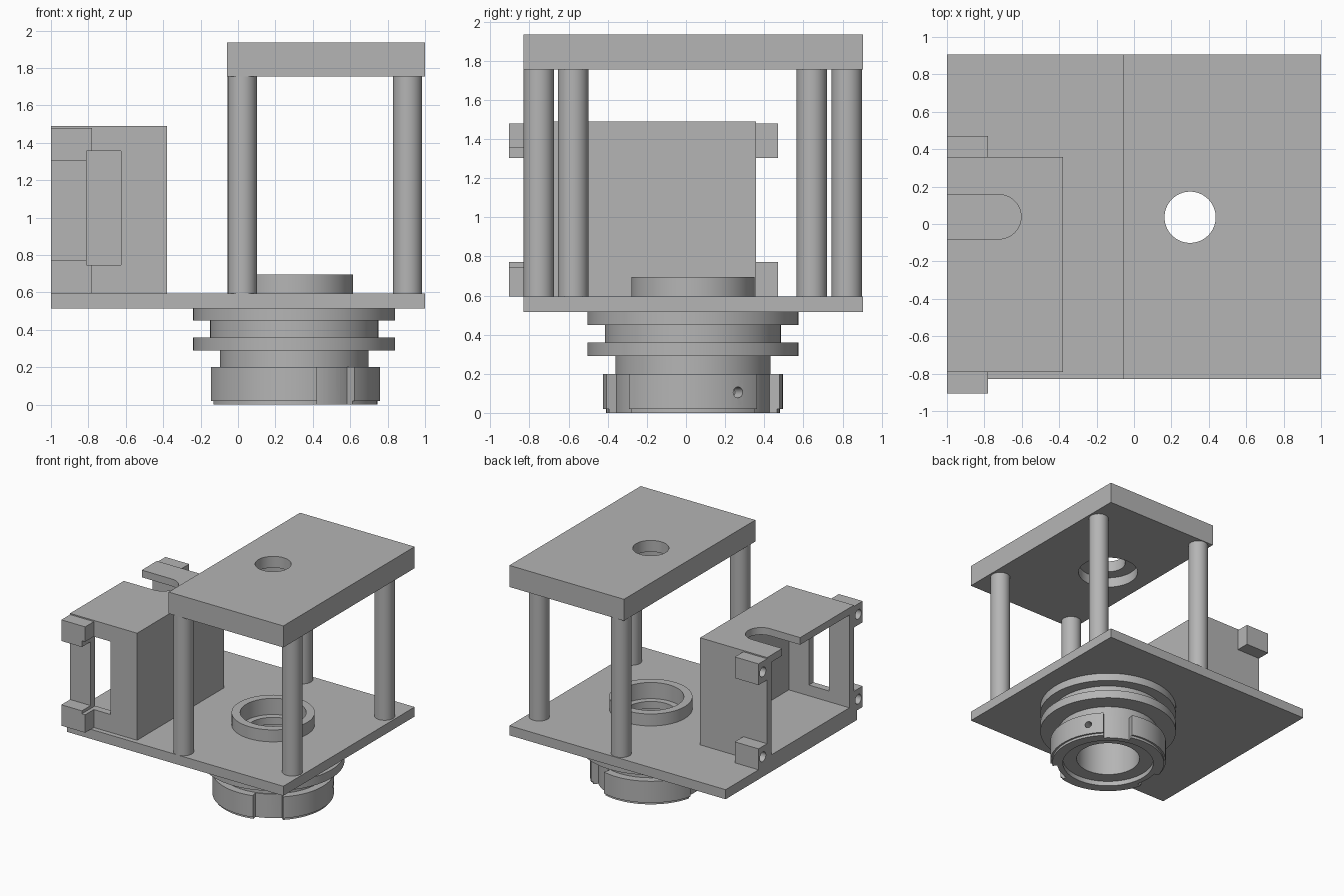
import bpy, bmesh
from math import cos, sin, pi, radians
from mathutils import Matrix

if "Cube" in bpy.data.objects:
    bpy.data.objects.remove(bpy.data.objects["Cube"], do_unlink=True)

GREY = (0.46, 0.46, 0.46, 1)
mat = bpy.data.materials.new("machined grey")
mat.use_nodes = True
mat.diffuse_color = GREY
mat.node_tree.nodes["Principled BSDF"].inputs["Base Color"].default_value = GREY

CX, CY = 0.30, 0.036          # axis of the flange and bores
Y0, Y1 = -0.83, 0.905         # plate depth
BASE_TOP, ROOF_BOTTOM = 0.595, 1.755


def finish(name, bm):
    bmesh.ops.recalc_face_normals(bm, faces=bm.faces)
    mesh = bpy.data.meshes.new(name)
    bm.to_mesh(mesh)
    bm.free()
    mesh.materials.append(mat)
    ob = bpy.data.objects.new(name, mesh)
    bpy.context.collection.objects.link(ob)
    return ob


def prism(name, outline, z0, z1):
    """Extrude an xy outline from z0 to z1."""
    bm = bmesh.new()
    face = bm.faces.new([bm.verts.new((x, y, z0)) for x, y in outline])
    top = bmesh.ops.extrude_face_region(bm, geom=[face])["geom"]
    bmesh.ops.translate(bm, vec=(0, 0, z1 - z0),
                        verts=[g for g in top if isinstance(g, bmesh.types.BMVert)])
    return finish(name, bm)


def box(name, x0, x1, y0, y1, z0, z1):
    return prism(name, [(x0, y0), (x1, y0), (x1, y1), (x0, y1)], z0, z1)


def arc(cx, cy, r, a0, a1, n):
    angles = [radians(a0 + (a1 - a0) * i / n) for i in range(n + 1)]
    return [(cx + r * cos(a), cy + r * sin(a)) for a in angles]


def cylinder(name, x, y, r, z0, z1, n=48):
    return prism(name, arc(x, y, r, 0, 360, n)[:-1], z0, z1)


def rod_x(name, x0, x1, y, z, r, turn=0):
    """Cylinder lying along x, optionally swung about the flange axis."""
    ob = cylinder(name, 0, 0, r, x0, x1, 24)
    lie = Matrix.Translation((0, y, z)) @ Matrix.Rotation(pi / 2, 4, 'Y')
    swing = Matrix.Translation((CX, CY, 0)) @ Matrix.Rotation(radians(turn), 4, 'Z')
    ob.data.transform(swing @ lie if turn else lie)
    return ob


def lathe(name, profile, n=96):
    """Revolve a closed (radius, z) profile around the flange axis."""
    bm = bmesh.new()
    rings = [[bm.verts.new((CX + r * cos(2 * pi * i / n), CY + r * sin(2 * pi * i / n), z))
              for r, z in profile] for i in range(n)]
    for i in range(n):
        a, b = rings[i], rings[(i + 1) % n]
        for j in range(len(profile)):
            k = (j + 1) % len(profile)
            bm.faces.new((a[j], b[j], b[k], a[k]))
    return finish(name, bm)


def boolean(ob, other, op='DIFFERENCE'):
    mod = ob.modifiers.new(op.lower(), 'BOOLEAN')
    mod.operation, mod.solver, mod.object = op, 'EXACT', other
    bpy.context.view_layer.objects.active = ob
    bpy.ops.object.modifier_apply(modifier=mod.name)
    bpy.data.objects.remove(other, do_unlink=True)


# Base plate with the clearance hole for the flange
base = box("base_plate", -1, 1, Y0, Y1, 0.515, BASE_TOP)
boolean(base, cylinder("cutter", CX, CY, 0.30, 0.4, 0.7, 96))

# Roof plate with a counterbored hole
roof = box("roof_plate", -0.06, 1, Y0, Y1, ROOF_BOTTOM, 1.935)
boolean(roof, cylinder("cutter", CX, CY, 0.137, 1.7, 2.0, 64))
boolean(roof, cylinder("cutter", CX, CY, 0.235, 1.7, 1.84, 64))

# Four columns, the right-hand pair set further in
columns = [cylinder("column", x, y, 0.078, BASE_TOP, ROOF_BOTTOM)
           for x, y in ((0.023, -0.752), (0.023, 0.822), (0.907, -0.577), (0.907, 0.643))]

# Stepped flange and collar turned as one piece
flange = lathe("stepped_flange", [
    (0.25, 0.695), (0.315, 0.695), (0.315, 0.555), (0.54, 0.515), (0.54, 0.45),
    (0.45, 0.45), (0.45, 0.36), (0.54, 0.36), (0.54, 0.29), (0.397, 0.29),
    (0.397, 0.2), (0.46, 0.2), (0.46, 0.02), (0.445, 0.02), (0.445, 0),
    (0.36, 0), (0.36, 0.04), (0.25, 0.04), (0.25, 0.5), (0.2, 0.5),
    (0.2, 0.56), (0.25, 0.56)])
# Three bayonet notches and one set-screw hole
for mid in (-60, 60, 180):
    sector = (arc(CX, CY, 0.6, mid - 14.5, mid + 14.5, 8)
              + arc(CX, CY, 0.405, mid + 14.5, mid - 14.5, 8))
    boolean(flange, prism("cutter", sector, -0.05, 0.21))
boolean(flange, rod_x("cutter", 0.38, 0.6, 0, 0.105, 0.028, turn=30))

# Side housing, open on its outer side
BX0, BX1, BY0, BY1, BZ1, WALL = -1, -0.38, -0.79, 0.357, 1.49, 0.06
housing = box("side_housing", BX0, BX1, BY0, BY1, BASE_TOP, BZ1)
boolean(housing, box("cutter", BX0 - 0.1, BX1 - WALL, BY0 + WALL, BY1 - WALL,
                     BASE_TOP + WALL, BZ1 - WALL))
# Rounded slot in the housing top
slot = [(-1.1, -0.08)] + arc(-0.722, 0.0385, 0.1185, -90, 90, 24) + [(-1.1, 0.157)]
boolean(housing, prism("cutter", slot, BZ1 - 0.1, BZ1 + 0.1))
boolean(housing, box("cutter", -0.81, -0.625, BY0 - 0.2, BY0 + 0.1, 0.745, 1.355))

# Mounting lugs with screw holes; the window also trims the front lugs
lugs = []
for side, y0, y1 in (("front", -0.905, BY0), ("back", BY1, 0.47)):
    for level, z0, z1 in (("lower", BASE_TOP, 0.77), ("upper", 1.303, 1.48)):
        lug = box(f"{side}_{level}_lug", BX0, -0.78, y0, y1, z0, z1)
        boolean(lug, rod_x("cutter", -1.1, -0.85, (y0 + y1) / 2, (z0 + z1) / 2, 0.04))
        if side == "front":
            boolean(lug, box("cutter", -0.81, -0.625, -1, -0.7, 0.745, 1.355))
        lugs.append(lug)

# Smooth the round walls and keep the edges crisp
bpy.ops.object.select_all(action='DESELECT')
for ob in [base, roof, flange, housing] + columns + lugs:
    ob.select_set(True)
    bpy.context.view_layer.objects.active = ob
bpy.ops.object.shade_smooth_by_angle(angle=radians(30))
